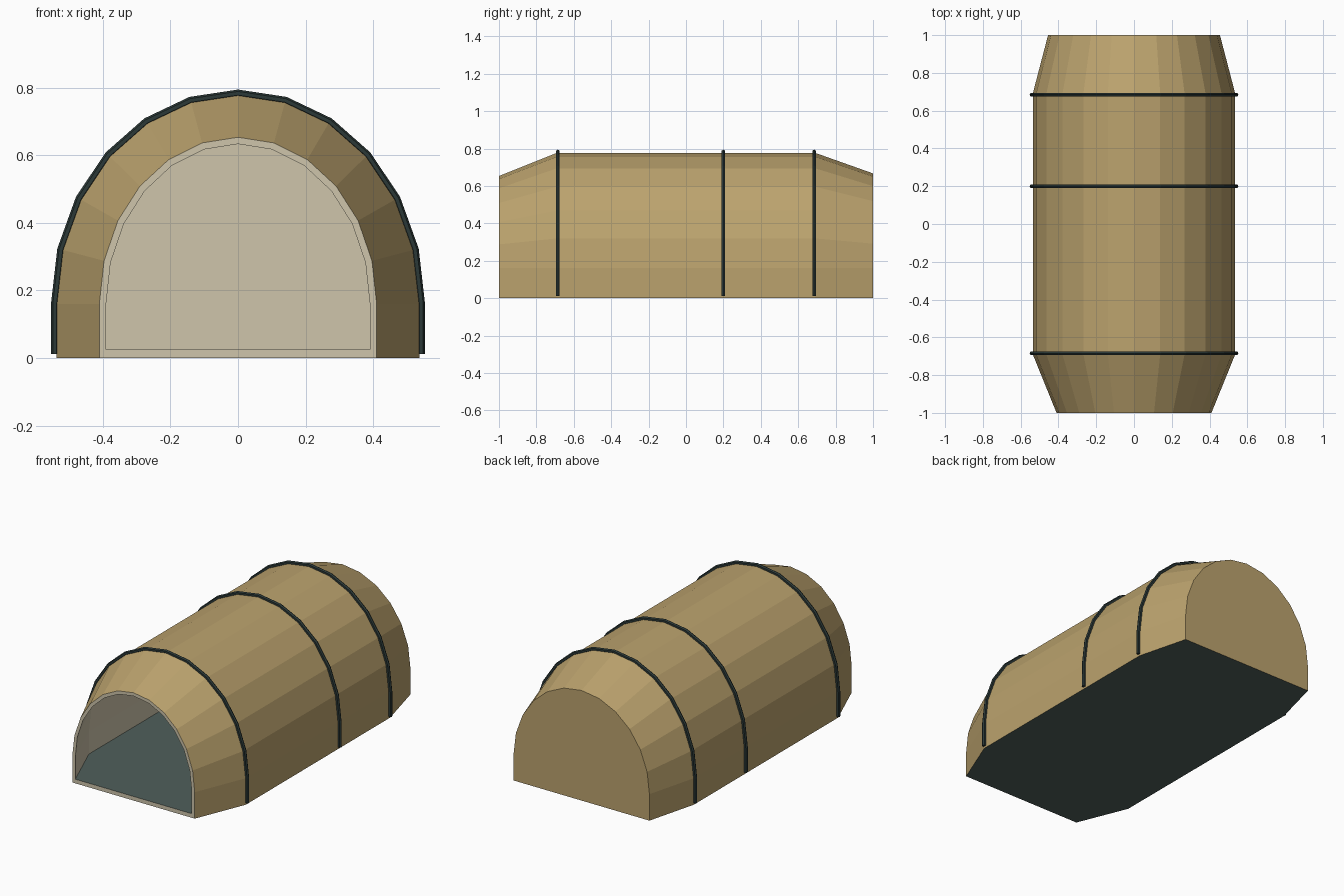
import bpy, bmesh, math

cube = bpy.data.objects.get("Cube")
if cube:
    bpy.data.objects.remove(cube, do_unlink=True)


def material(name, rgb):
    m = bpy.data.materials.new(name)
    m.use_nodes = True
    m.diffuse_color = (*rgb, 1)
    m.node_tree.nodes["Principled BSDF"].inputs["Base Color"].default_value = (*rgb, 1)
    return m


canvas = material("tan canvas", (0.50, 0.365, 0.155))
lining = material("cream lining", (0.62, 0.56, 0.41))
sheet = material("dark teal groundsheet", (0.08, 0.115, 0.105))
pole = material("dark pole", (0.024, 0.040, 0.038))

STEPS = 12    # facets over the arch
LEG = 0.16    # height of the upright wall below the arch
WALL = 0.02   # cloth thickness
FLOOR = 0.025


def arch(y, half_width, top, base=0.0):
    """Upright legs joined by a half ellipse, from +x over to -x."""
    pts = [(half_width, y, base)]
    for i in range(STEPS + 1):
        a = math.pi * i / STEPS
        pts.append((half_width * math.cos(a), y, LEG + (top - LEG) * math.sin(a)))
    return pts + [(-half_width, y, base)]


def bridge(bm, a, b, mat):
    """Join two closed rings; the last quad is the flat ground edge."""
    n = len(a)
    for i in range(n):
        j = (i + 1) % n
        f = bm.faces.new((a[i], a[j], b[j], b[i]))
        f.material_index = 2 if i == n - 1 else mat


# Tent body: outer skin, inner lining and the front rim between them
sections = [(-1.0, 0.41, 0.653), (-0.69, 0.536, 0.777),
            (0.69, 0.536, 0.777), (1.0, 0.455, 0.667)]
bm = bmesh.new()
outer = [[bm.verts.new(p) for p in arch(*s)] for s in sections]
inner = []
for k, (y, w, t) in enumerate(sections):
    y_in = y - WALL if k == len(sections) - 1 else y
    inner.append([bm.verts.new(p) for p in arch(y_in, w - WALL, t - WALL, FLOOR)])
for k in range(len(sections) - 1):
    bridge(bm, outer[k], outer[k + 1], 0)
    bridge(bm, inner[k], inner[k + 1], 1)
bridge(bm, outer[0], inner[0], 1)
bm.faces.new(outer[-1]).material_index = 0
bm.faces.new(inner[-1]).material_index = 1
# the whole rim is cream, its lower edge too
for f in bm.faces:
    if all(v.co.y < -0.99 for v in f.verts):
        f.material_index = 1
bmesh.ops.recalc_face_normals(bm, faces=bm.faces)
mesh = bpy.data.meshes.new("tent_body")
bm.to_mesh(mesh)
bm.free()
for m in (canvas, lining, sheet):
    mesh.materials.append(m)
bpy.context.collection.objects.link(bpy.data.objects.new("tent_body", mesh))


# Hoop poles lying on the outside of the canvas
def hoop(name, y):
    curve = bpy.data.curves.new(name, "CURVE")
    curve.dimensions = "3D"
    curve.bevel_depth = 0.011
    curve.bevel_resolution = 1
    curve.use_fill_caps = True
    pts = arch(y, 0.542, 0.783, 0.012)
    spline = curve.splines.new("POLY")
    spline.points.add(len(pts) - 1)
    for p, co in zip(spline.points, pts):
        p.co = (*co, 1)
    curve.materials.append(pole)
    ob = bpy.data.objects.new(name, curve)
    bpy.context.collection.objects.link(ob)
    bpy.ops.object.select_all(action="DESELECT")
    ob.select_set(True)
    bpy.context.view_layer.objects.active = ob
    bpy.ops.object.convert(target="MESH")
    bpy.ops.object.shade_flat()


for name, y in (("front_hoop", -0.685), ("middle_hoop", 0.2), ("back_hoop", 0.685)):
    hoop(name, y)
